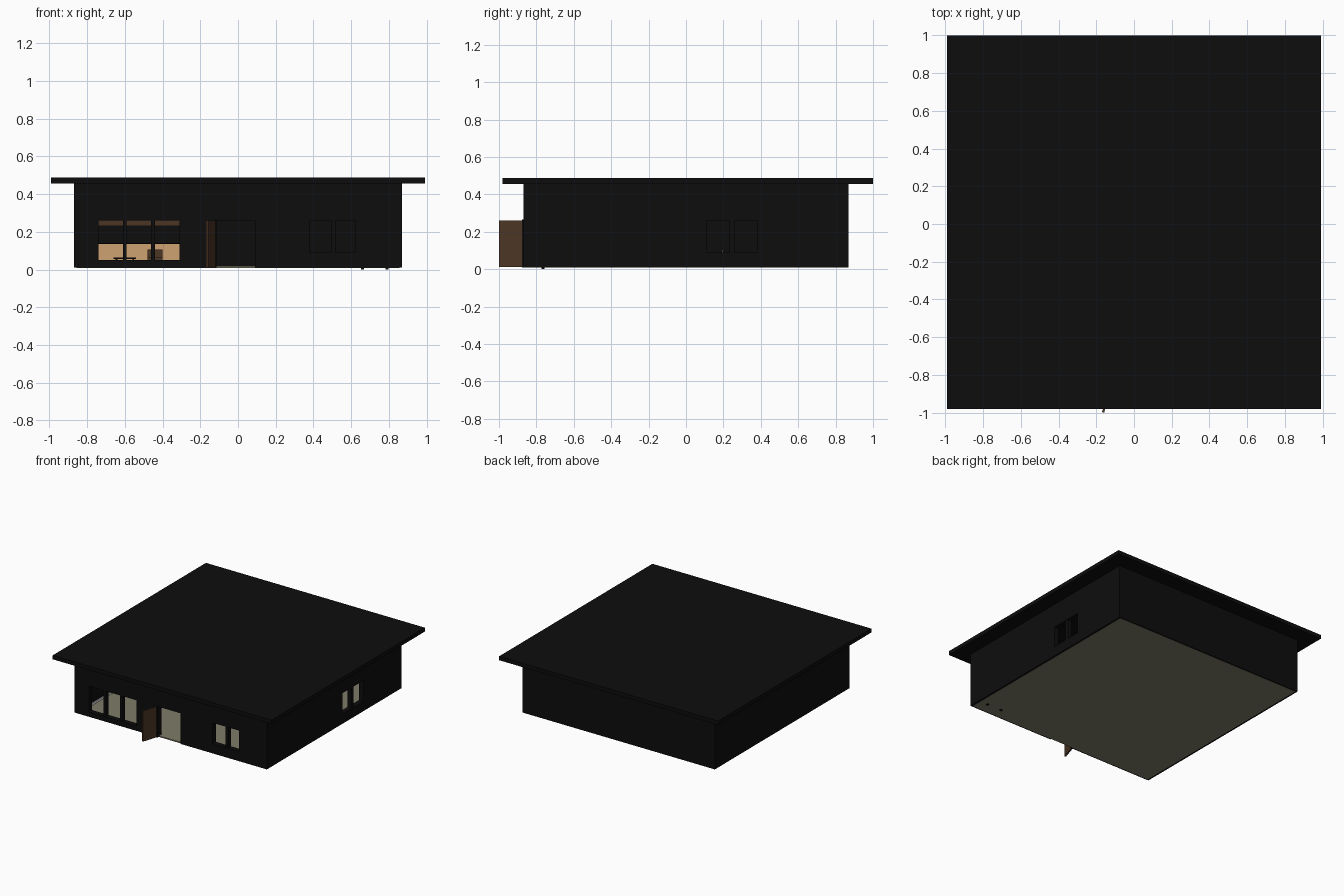
import bpy
import bmesh
from mathutils import Vector, Matrix

cube = bpy.data.objects.get("Cube")
if cube:
    bpy.data.objects.remove(cube, do_unlink=True)


def material(name, rgb):
    m = bpy.data.materials.new(name)
    m.use_nodes = True
    m.diffuse_color = (*rgb, 1)
    bsdf = m.node_tree.nodes["Principled BSDF"]
    bsdf.inputs["Base Color"].default_value = (*rgb, 1)
    return m


black = material("black", (0.004, 0.004, 0.004))
olive = material("olive grey", (0.21, 0.20, 0.14))
brown = material("dark brown", (0.07, 0.036, 0.018))
tan = material("tan wood", (0.62, 0.36, 0.17))
white = material("white", (0.9, 0.9, 0.9))


def box(name, x, y, z, mat):
    """Box spanning the given (low, high) ranges."""
    lo, hi = Vector((x[0], y[0], z[0])), Vector((x[1], y[1], z[1]))
    bm = bmesh.new()
    bmesh.ops.create_cube(bm, size=1)
    bmesh.ops.scale(bm, vec=hi - lo, verts=bm.verts)
    bmesh.ops.translate(bm, vec=(lo + hi) / 2, verts=bm.verts)
    me = bpy.data.meshes.new(name)
    bm.to_mesh(me)
    bm.free()
    me.materials.append(mat)
    ob = bpy.data.objects.new(name, me)
    bpy.context.collection.objects.link(ob)
    return ob


def cut(target, x, y, z):
    """Subtract a box from the target."""
    cutter = box("cutter", x, y, z, black)
    mod = target.modifiers.new("cut", "BOOLEAN")
    mod.operation = "DIFFERENCE"
    mod.solver = "EXACT"
    mod.object = cutter
    bpy.context.view_layer.objects.active = target
    bpy.ops.object.modifier_apply(modifier=mod.name)
    bpy.data.objects.remove(cutter, do_unlink=True)


# Outer shell, hollowed, with window and door openings
W, T = 0.87, 0.04
I = W - T
walls = box("walls", (-W, W), (-W, W), (0.01, 0.46), black)
cut(walls, (-I, I), (-I, I), (0, 0.45))
front = (-W - T, -I + 0.01)
cut(walls, (-0.74, -0.31), front, (0.05, 0.26))
cut(walls, (0.38, 0.62), front, (0.09, 0.26))
cut(walls, (-0.115, 0.09), front, (0, 0.26))
cut(walls, (I - 0.01, W + T), (0.11, 0.38), (0.09, 0.26))

# Flat overhanging roof and floor slab
box("roof", (-0.99, 0.99), (-0.98, 1), (0.455, 0.487), black)
box("floor", (-0.855, 0.855), (-0.86, 0.86), (0.009, 0.018), olive)

# Window mullions
for x in (-0.6, -0.45):
    box("large_window_mullion", (x - 0.01, x + 0.01), (-W + 0.005, -I), (0.05, 0.26), black)
box("small_window_mullion", (0.493, 0.517), (-W + 0.005, -I), (0.09, 0.26), black)
box("side_window_mullion", (I, W - 0.005), (0.231, 0.259), (0.09, 0.26), black)

# Open door swung outwards on its hinge, with a slim frame post
door = box("door", (-0.012, 0), (-0.137, 0), (0.012, 0.26), brown)
hinge = Vector((-0.118, -0.87, 0))
door.data.transform(Matrix.Translation(hinge) @ Matrix.Rotation(-0.3, 4, "Z"))
box("door_post", (-0.125, -0.113), (-0.878, -I), (0.01, 0.265), black)

# Kitchen along the back wall
kitchen = (-0.82, -0.22)
box("lower_cabinets", kitchen, (0.69, I), (0.018, 0.135), tan)
box("countertop", kitchen, (0.68, I), (0.135, 0.142), black)
box("upper_cabinets", kitchen, (0.75, I), (0.23, 0.34), brown)
box("skirting", (-I, -I + 0.006), (-I, 0.6), (0.018, 0.035), white)

# Low table and chair
box("table_top", (-0.66, -0.54), (0.1, 0.28), (0.055, 0.065), black)
for x in (-0.65, -0.56):
    for y in (0.11, 0.26):
        box("table_leg", (x, x + 0.01), (y, y + 0.01), (0.018, 0.055), black)
box("chair_seat", (-0.48, -0.4), (0.12, 0.2), (0.018, 0.065), brown)
box("chair_back", (-0.48, -0.4), (0.19, 0.2), (0.065, 0.105), brown)

# Bedroom stand whose feet reach the ground
box("stand_top", (0.64, 0.81), (-0.79, -0.73), (0.06, 0.07), black)
for x in (0.66, 0.79):
    box("stand_foot", (x - 0.008, x + 0.008), (-0.773, -0.757), (0, 0.06), black)
